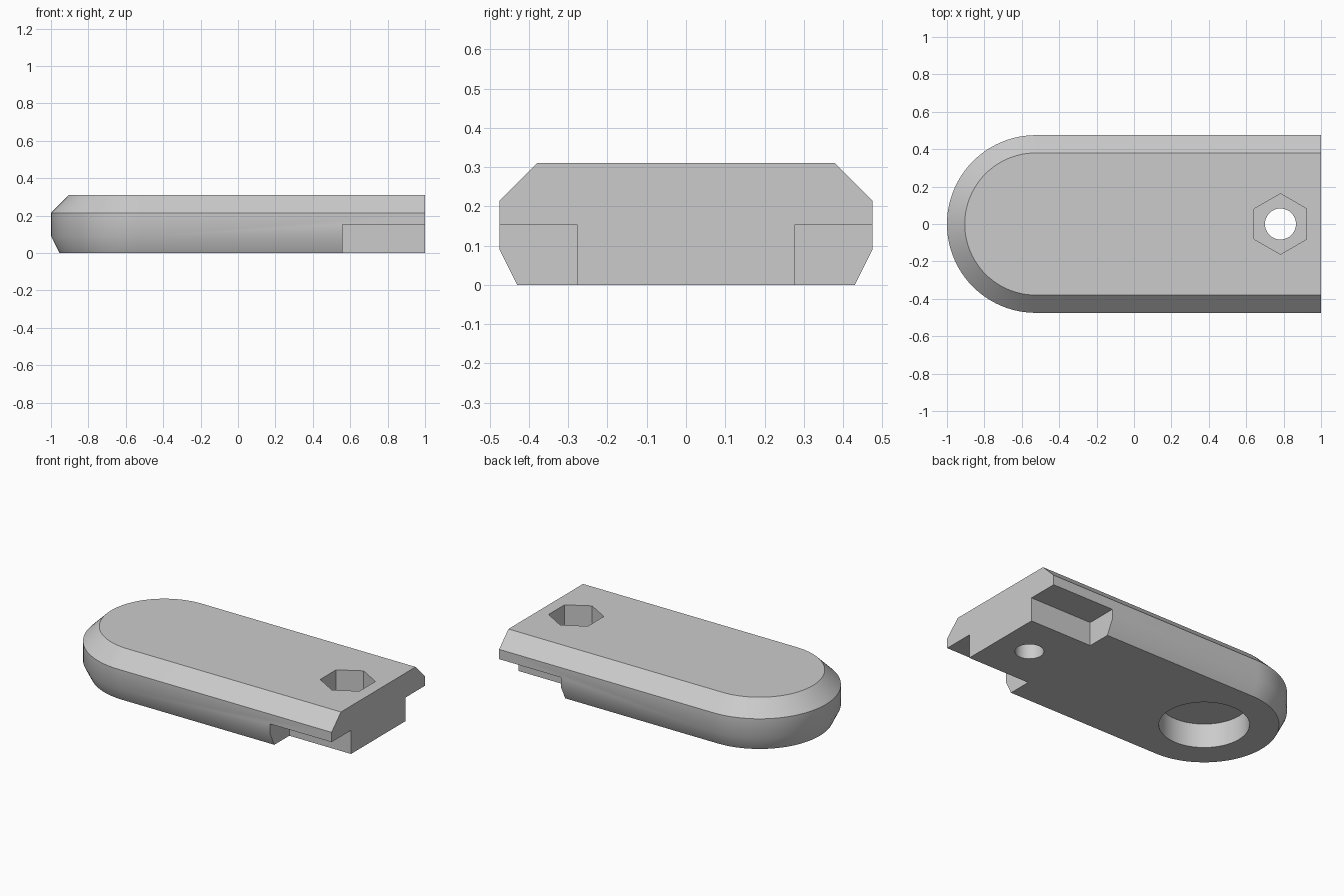
import bpy
import bmesh
import math

cube = bpy.data.objects.get("Cube")
if cube:
    bpy.data.objects.remove(cube, do_unlink=True)

GREY = (0.6, 0.6, 0.6, 1.0)
grey = bpy.data.materials.new("plain grey")
grey.use_nodes = True
grey.diffuse_color = GREY
grey.node_tree.nodes["Principled BSDF"].inputs["Base Color"].default_value = GREY

ROUND_X = -0.525   # centre of the rounded end
BOLT_X = 0.783     # centre of the bolt hole
STEPS = 48


def outline(r):
    """Plan outline: half circle on the left, square end on the right."""
    arc = [math.pi * (0.5 + i / STEPS) for i in range(STEPS + 1)]
    pts = [(ROUND_X + r * math.cos(a), r * math.sin(a)) for a in arc]
    return [(1, r)] + pts + [(1, -r)]


def make_object(name, bm):
    bmesh.ops.recalc_face_normals(bm, faces=bm.faces)
    mesh = bpy.data.meshes.new(name)
    bm.to_mesh(mesh)
    bm.free()
    mesh.materials.append(grey)
    obj = bpy.data.objects.new(name, mesh)
    bpy.context.collection.objects.link(obj)
    return obj


def prism(name, sides, radius, x, z0, z1, turn=0.0):
    """Upright prism used as a cutter."""
    bm = bmesh.new()
    ang = [turn + math.tau * i / sides for i in range(sides)]
    rings = [[bm.verts.new((x + radius * math.cos(a), radius * math.sin(a), z))
              for a in ang] for z in (z0, z1)]
    bm.faces.new(rings[0])
    bm.faces.new(rings[1])
    for i in range(sides):
        j = (i + 1) % sides
        bm.faces.new((rings[0][i], rings[0][j], rings[1][j], rings[1][i]))
    return make_object(name, bm)


def box(name, lo, hi):
    bm = bmesh.new()
    bmesh.ops.create_cube(bm, size=1)
    for v in bm.verts:
        v.co = [hi[k] if v.co[k] > 0 else lo[k] for k in range(3)]
    return make_object(name, bm)


# Body: bevelled section lofted through four outlines
bm = bmesh.new()
section = [(0.43, 0), (0.475, 0.09), (0.475, 0.215), (0.38, 0.31)]
rings = [[bm.verts.new((x, y, z)) for x, y in outline(r)] for r, z in section]
for low, high in zip(rings, rings[1:]):
    for i in range(len(low) - 1):
        bm.faces.new((low[i], low[i + 1], high[i + 1], high[i]))
bm.faces.new(rings[0])
bm.faces.new(rings[-1])
# Flat end as one face
bm.faces.new([r[0] for r in rings] + [r[-1] for r in reversed(rings)])
body = make_object("body", bm)

# Cutters: nut pocket, bolt hole, round recess below, side notches
cutters = [
    prism("nut_pocket", 6, 0.162, BOLT_X, 0.15, 0.5, math.pi / 6),
    prism("bolt_hole", 48, 0.083, BOLT_X, -0.2, 0.4),
    prism("round_recess", 64, 0.26, ROUND_X, -0.2, 0.155),
    box("left_notch", (0.56, 0.277, -0.2), (1.2, 0.7, 0.152)),
    box("right_notch", (0.56, -0.7, -0.2), (1.2, -0.277, 0.152)),
]
bpy.context.view_layer.objects.active = body
body.select_set(True)
for cutter in cutters:
    cutter.hide_render = True
    mod = body.modifiers.new(cutter.name, "BOOLEAN")
    mod.operation = "DIFFERENCE"
    mod.solver = "EXACT"
    mod.object = cutter
    bpy.ops.object.modifier_apply(modifier=mod.name)
    bpy.data.objects.remove(cutter, do_unlink=True)

bpy.ops.object.shade_smooth_by_angle(angle=math.radians(30))
